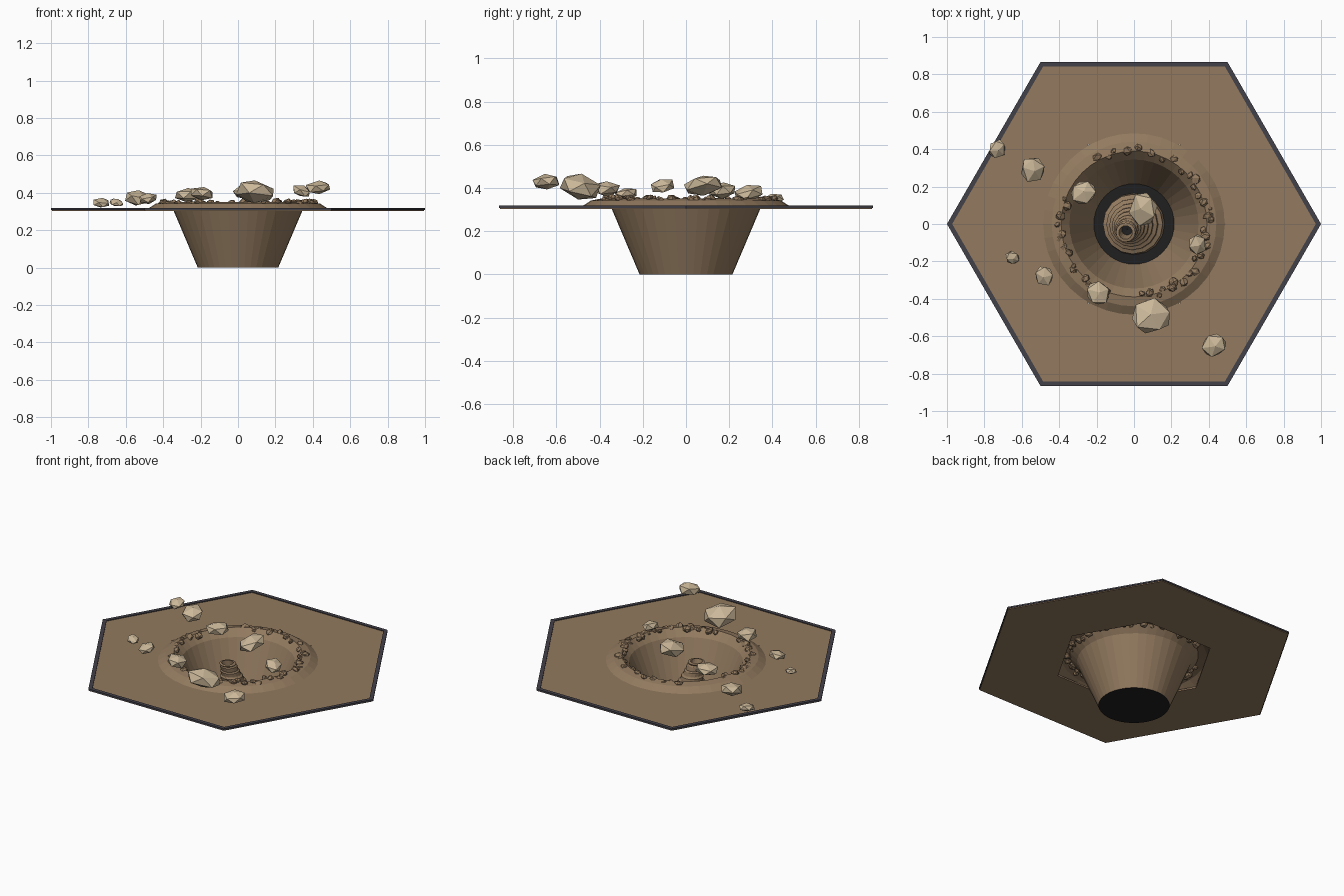
import bpy, bmesh, math, random
from mathutils import Matrix, Vector, Euler

random.seed(4)
if "Cube" in bpy.data.objects:
    bpy.data.objects.remove(bpy.data.objects["Cube"])


def material(name, rgb):
    m = bpy.data.materials.new(name)
    m.use_nodes = True
    m.diffuse_color = (*rgb, 1)
    m.node_tree.nodes["Principled BSDF"].inputs["Base Color"].default_value = (*rgb, 1)
    return m


EARTH = material("brown earth", (0.29, 0.195, 0.115))
STONE = material("pale stone", (0.60, 0.48, 0.32))
EDGE = material("dark slate", (0.055, 0.052, 0.065))
PIT = material("black pit", (0.014, 0.014, 0.015))


def finish(name, bm, mat):
    bmesh.ops.recalc_face_normals(bm, faces=bm.faces)
    mesh = bpy.data.meshes.new(name)
    bm.to_mesh(mesh)
    bm.free()
    mesh.materials.append(mat)
    obj = bpy.data.objects.new(name, mesh)
    bpy.context.collection.objects.link(obj)
    return obj


def lathe(name, profile, sides, mat, path=None, closed=False):
    """Sweep (radius, height) points round z; path(z) may shift each ring."""
    bm = bmesh.new()
    rings = []
    for r, z in profile:
        shift = path(z) if path else Vector((0, 0, 0))
        rings.append([bm.verts.new(Vector((r * math.cos(a), r * math.sin(a), z)) + shift)
                      for a in (math.tau * i / sides for i in range(sides))])
    if closed:
        rings.append(rings[0])
    for low, high in zip(rings, rings[1:]):
        for i in range(sides):
            j = (i + 1) % sides
            bm.faces.new((low[i], low[j], high[j], high[i]))
    return finish(name, bm, mat)


def add_rock(bm, spot, size, flat, tilt):
    turn = Euler((random.uniform(-tilt, tilt), random.uniform(-tilt, tilt),
                  random.uniform(0, math.tau))).to_matrix().to_4x4()
    shape = Matrix.Diagonal((size * 1.08, size * 0.95, size * flat, 1))
    made = bmesh.ops.create_icosphere(bm, subdivisions=1, radius=1,
                                      matrix=Matrix.Translation(spot) @ turn @ shape)
    for v in made["verts"]:
        v.co += Vector([random.uniform(-0.08, 0.08) * size for _ in range(3)])


# Hexagonal ground with a hexagonal opening, and its dark border
lathe("ground_plate", [(0.49, 0.303), (0.995, 0.303), (0.995, 0.313), (0.49, 0.313)],
      6, EARTH, closed=True)
lathe("plate_border", [(0.972, 0.308), (1.0, 0.308), (1.0, 0.318), (0.972, 0.318)],
      6, EDGE, closed=True)

# Raised crater lip running down into the funnel
lathe("crater_wall", [(0.488, 0.311), (0.44, 0.342), (0.39, 0.352), (0.345, 0.306),
                      (0.215, 0.0)], 40, EARTH)

# Pit floor
bm = bmesh.new()
bmesh.ops.create_circle(bm, cap_ends=True, segments=40, radius=0.215,
                        matrix=Matrix.Translation((0, 0, 0.001)))
finish("pit_floor", bm, PIT)


# Ridged, leaning chimney rising from the pit
def lean(z):
    t = z / 0.3
    return Vector((-0.045 * t, -0.045 * t * t, 0))


chimney = [(0.165, 0.005)]
steps = 8
for k in range(steps):
    z = 0.02 + 0.275 * k / steps
    r = 0.05 + 0.11 * (1 - k / steps) ** 1.8
    chimney += [(r, z), (r, z + 0.022), (r * 0.88, z + 0.03)]
chimney += [(0.052, 0.298), (0.036, 0.302), (0.028, 0.24)]
lathe("chimney", chimney, 16, EARTH, lean)
lathe("chimney_hollow", [(0.029, 0.245), (0.001, 0.24)], 16, PIT, lean)

# Rubble on the crater lip, in loose clusters
bm = bmesh.new()
for start, end, count in ((-85, 50, 24), (55, 125, 8), (155, 250, 14)):
    for k in range(count):
        a = math.radians(start + (end - start) * (k + random.uniform(0.1, 0.9)) / count)
        d = random.uniform(0.37, 0.415)
        add_rock(bm, (d * math.cos(a), d * math.sin(a), random.uniform(0.338, 0.352)),
                 random.uniform(0.016, 0.03), 0.75, 0.8)
finish("lip_rubble", bm, EARTH)

# Pale floating boulders: x, y, z, size
boulders = [(-0.73, 0.40, 0.347, 0.052), (-0.54, 0.29, 0.375, 0.072),
            (-0.27, 0.17, 0.388, 0.068), (-0.65, -0.18, 0.347, 0.038),
            (-0.48, -0.28, 0.372, 0.055), (-0.19, -0.37, 0.398, 0.068),
            (0.09, -0.49, 0.405, 0.108), (0.43, -0.65, 0.428, 0.068),
            (0.34, -0.11, 0.408, 0.056), (0.05, 0.08, 0.412, 0.092)]
for i, (x, y, z, size) in enumerate(boulders, 1):
    bm = bmesh.new()
    add_rock(bm, (x, y, z), size, 0.55, 0.3)
    finish(f"boulder_{i}", bm, STONE)
